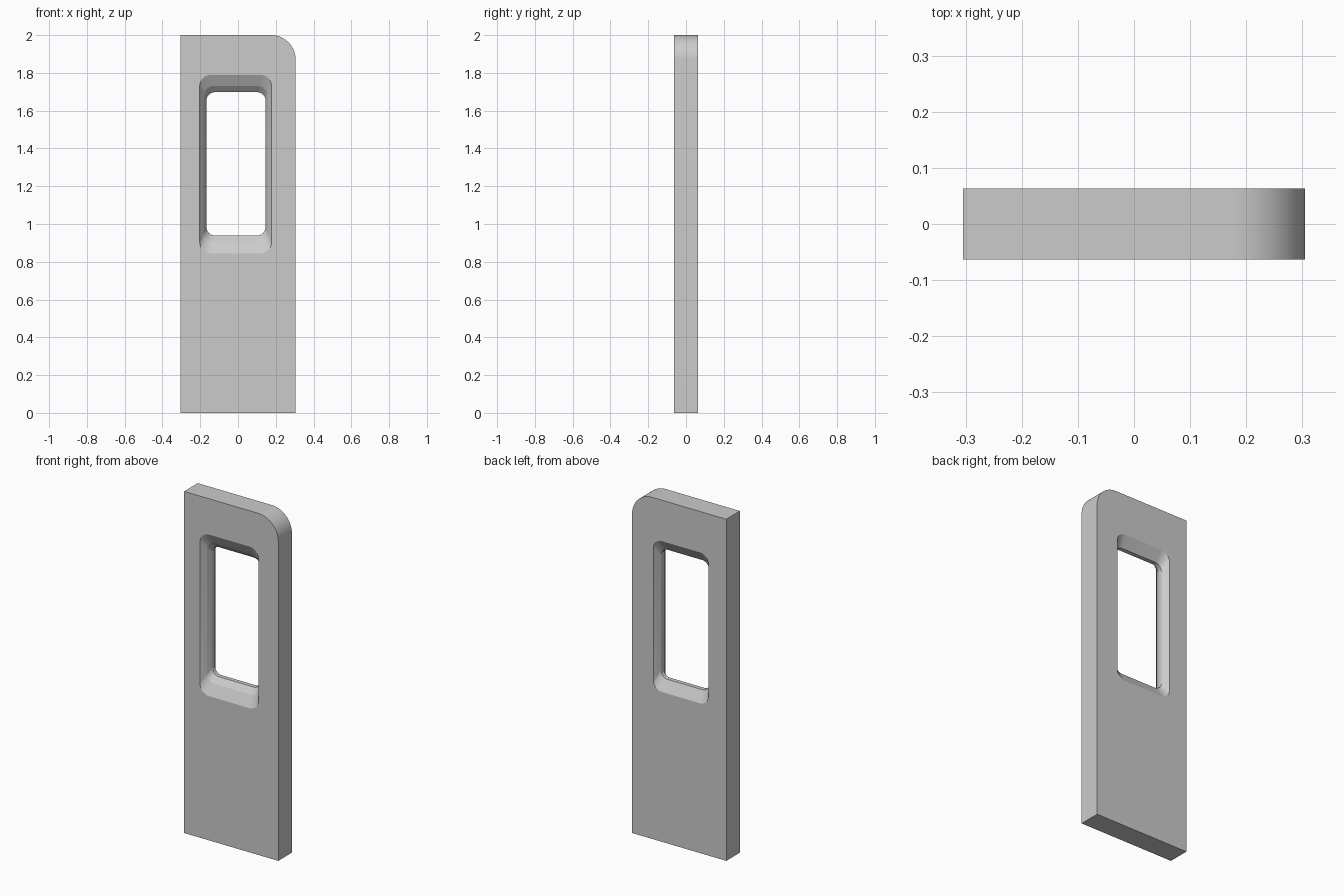
import bpy, bmesh, math

if "Cube" in bpy.data.objects:
    bpy.data.objects.remove(bpy.data.objects["Cube"])

HALF_W, HALF_T, HEIGHT = 0.305, 0.063, 2.0


def arc(cx, cz, r, start, steps):
    """Quarter arc, counter-clockwise in the x-z plane."""
    return [(cx + r * math.cos(start + math.pi / 2 * i / steps),
             cz + r * math.sin(start + math.pi / 2 * i / steps))
            for i in range(steps + 1)]


def rounded_rect(x0, x1, z0, z1, r, steps=8):
    corners = [(x1 - r, z1 - r), (x0 + r, z1 - r), (x0 + r, z0 + r), (x1 - r, z0 + r)]
    pts = []
    for k, (cx, cz) in enumerate(corners):
        pts += arc(cx, cz, r, k * math.pi / 2, steps)
    return pts


def add_loop(bm, pts, y):
    return [bm.verts.new((x, y, z)) for x, z in pts]


def skin(bm, loops):
    """Join successive closed loops with quads."""
    for a, b in zip(loops, loops[1:]):
        n = len(a)
        for i in range(n):
            j = (i + 1) % n
            bm.faces.new((a[i], a[j], b[j], b[i]))


def cap(bm, outer, inner, normal):
    """Fill the flat face between an outline and a hole."""
    edges = []
    for loop in (outer, inner):
        edges += [bm.edges.get((loop[i - 1], loop[i])) for i in range(len(loop))]
    bmesh.ops.triangle_fill(bm, edges=edges, use_beauty=True, normal=normal)


bm = bmesh.new()

# Door outline with one rounded top corner
R = 0.13
outline = arc(HALF_W - R, HEIGHT - R, R, 0, 16)
outline += [(-HALF_W, HEIGHT), (-HALF_W, 0), (HALF_W, 0)]
rim = [add_loop(bm, outline, y) for y in (-HALF_T, HALF_T)]
skin(bm, rim)

# Window opening: stepped slopes from the front, short flat, slope to the back
sections = [
    (-HALF_T, -0.203, 0.178, 0.844, 1.79, 0.060),
    (-0.030, -0.179, 0.157, 0.907, 1.73, 0.050),
    (0.000, -0.167, 0.146, 0.939, 1.698, 0.045),
    (0.025, -0.167, 0.146, 0.939, 1.698, 0.045),
    (HALF_T, -0.190, 0.167, 0.877, 1.76, 0.055),
]
window = [add_loop(bm, rounded_rect(x0, x1, z0, z1, r), y)
          for y, x0, x1, z0, z1, r in sections]
skin(bm, window)

# Front and back faces
cap(bm, rim[0], window[0], (0, -1, 0))
cap(bm, rim[1], window[-1], (0, 1, 0))
bmesh.ops.recalc_face_normals(bm, faces=bm.faces[:])

mesh = bpy.data.meshes.new("door_panel")
bm.to_mesh(mesh)
bm.free()
door = bpy.data.objects.new("door_panel", mesh)
bpy.context.collection.objects.link(door)
bpy.context.view_layer.objects.active = door
door.select_set(True)
bpy.ops.object.shade_smooth_by_angle(angle=math.radians(12))
